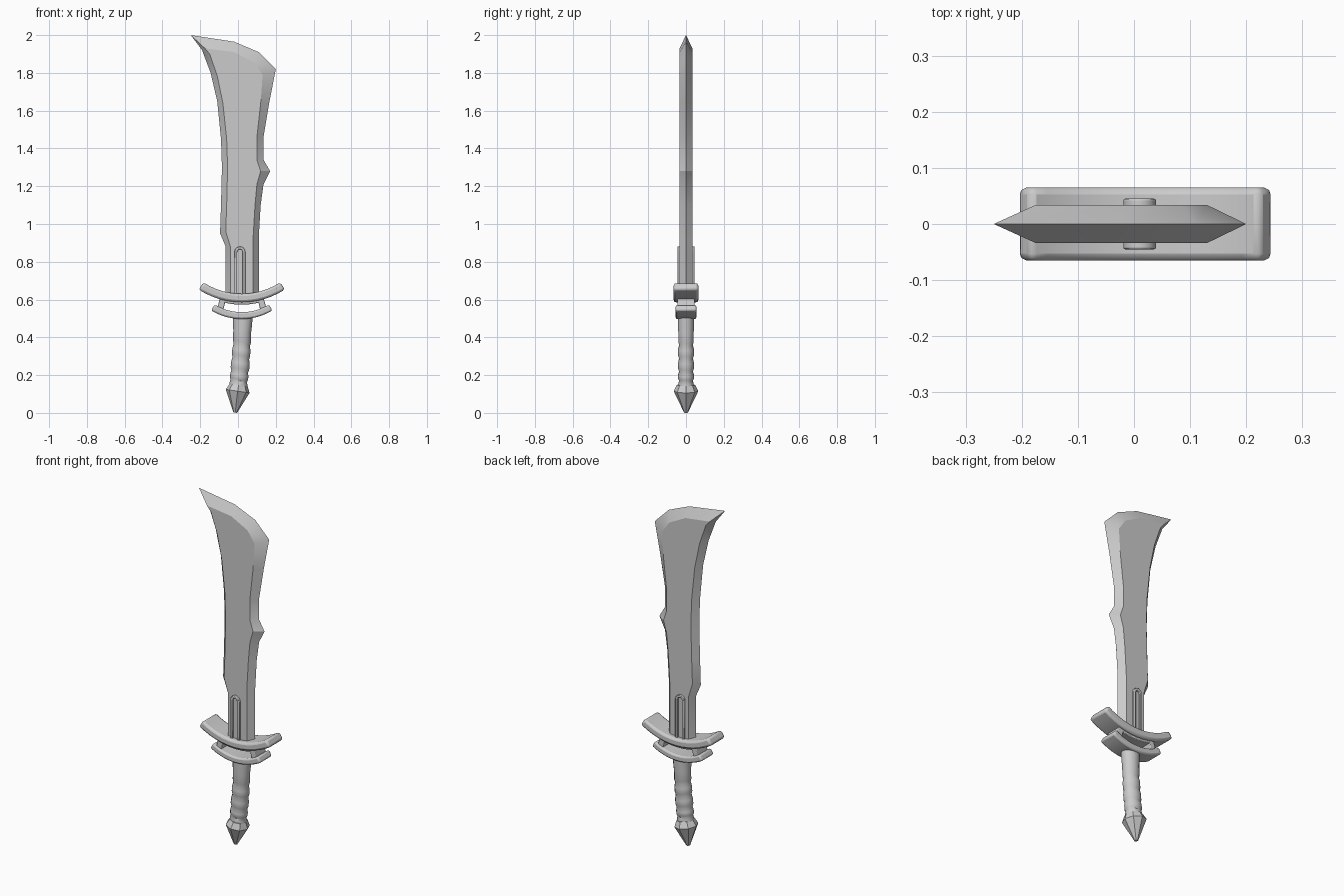
import bpy, bmesh
from math import sin, cos, pi, radians

if "Cube" in bpy.data.objects:
    bpy.data.objects.remove(bpy.data.objects["Cube"])


def make(name, verts, faces, angle=30, bevel=0):
    me = bpy.data.meshes.new(name)
    me.from_pydata(verts, [], faces)
    bm = bmesh.new()
    bm.from_mesh(me)
    bmesh.ops.recalc_face_normals(bm, faces=bm.faces)
    bm.to_mesh(me)
    bm.free()
    ob = bpy.data.objects.new(name, me)
    bpy.context.collection.objects.link(ob)
    bpy.ops.object.select_all(action='DESELECT')
    ob.select_set(True)
    bpy.context.view_layer.objects.active = ob
    if bevel:
        m = ob.modifiers.new("Bevel", 'BEVEL')
        m.width, m.segments = bevel, 2
    bpy.ops.object.shade_smooth_by_angle(angle=radians(angle))
    return ob


def loft(name, rings, angle=30, bevel=0):
    """Skin a list of equal closed rings and cap both ends."""
    n = len(rings[0])
    verts = [v for r in rings for v in r]
    faces = [(a * n + i, a * n + (i + 1) % n, (a + 1) * n + (i + 1) % n, (a + 1) * n + i)
             for a in range(len(rings) - 1) for i in range(n)]
    faces += [tuple(range(n)), tuple(range(len(verts) - n, len(verts)))]
    return make(name, verts, faces, angle, bevel)


def arc_bar(name, half, sag, cx, z0, thick, depth, bevel):
    """Upturned arc with a rectangular section; z0 is the lowest centre point."""
    R = (half * half + sag * sag) / (2 * sag)
    from math import asin
    A = asin(half / R)
    rings = []
    for k in range(13):
        a = -A + 2 * A * k / 12
        rings.append([(cx + (R + t) * sin(a), y, z0 + R - (R + t) * cos(a))
                      for t, y in ((thick / 2, -depth), (thick / 2, depth),
                                   (-thick / 2, depth), (-thick / 2, -depth))])
    return loft(name, rings, 35, bevel)


# Blade: sharp rim outline (x, z) with the inset (dx, dz) of its flat sides
T = 0.034
outline = [
    (-.065, .60, .025, 0), (-.065, .88, .025, 0), (-.095, .95, .03, .01), (-.09, 1.1, .03, 0),
    (-.085, 1.3, .03, 0), (-.09, 1.45, .03, 0), (-.11, 1.65, .03, -.01), (-.145, 1.8, .035, -.015),
    (-.19, 1.92, .04, -.02), (-.25, 2.0, .075, -.07),
    (-.02, 1.965, 0, -.055), (.11, 1.91, -.025, -.055), (.2, 1.82, -.07, -.03),
    (.165, 1.64, -.045, 0), (.135, 1.46, -.035, 0), (.135, 1.34, -.035, 0), (.17, 1.28, -.05, 0),
    (.135, 1.21, -.035, 0), (.12, 1.1, -.03, 0), (.11, .93, -.03, 0), (.11, .60, -.03, 0)]
loft("blade", [[(x + dx, -T, z + dz) for x, z, dx, dz in outline],
               [(x, 0, z) for x, z, dx, dz in outline],
               [(x + dx, T, z + dz) for x, z, dx, dz in outline]], 25)


# Raised arch frame at the base of the blade
def arch(w, cx=.01, z0=.60, zc=.852):
    return [(cx - w, z0)] + [(cx - w * cos(pi * i / 8), zc + w * sin(pi * i / 8))
                             for i in range(9)] + [(cx + w, z0)]


rings = [[(xo, -.045, zo), (xo, .045, zo), (xi, .045, zi), (xi, -.045, zi)]
         for (xo, zo), (xi, zi) in zip(arch(.029), arch(.014))]
loft("blade_arch", rings, 35, .003)

# Two curved guards and the thin plate under the upper one
arc_bar("upper_guard", .216, .064, .02, .608, .045, .065, .012)
arc_bar("lower_guard", .153, .043, .02, .515, .036, .055, .009)
arc_bar("guard_plate", .115, .018, .02, .581, .016, .045, .004)

# Struts joining the guards
for name, s in (("left_strut", -1), ("right_strut", 1)):
    sec = [(.02 + s * dx, z) for dx, z in ((.10, .535), (.13, .555), (.115, .61), (.085, .60))]
    loft(name, [[(x, y, z) for x, z in sec] for y in (-.045, .045)], 35, .004)

# Wrapped grip: (z, centre x, half width, half depth)
grip = [(.52, .024, .054, .044), (.47, .024, .050, .044), (.43, .022, .047, .042),
        (.375, .021, .047, .041), (.36, .020, .043, .037), (.335, .018, .048, .043),
        (.305, .016, .048, .043), (.29, .015, .044, .037), (.265, .013, .049, .043),
        (.235, .010, .049, .043), (.22, .009, .044, .037), (.20, .007, .048, .043),
        (.18, .005, .048, .042), (.17, .004, .043, .036), (.155, .003, .047, .042),
        (.13, .002, .045, .040)]
N = 14
loft("grip", [[(cx + w * cos(2 * pi * i / N), d * sin(2 * pi * i / N),
                z - .15 * w * cos(2 * pi * i / N))
               for i in range(N)] for z, cx, w, d in grip], 50)

# Faceted pommel spike, tilted slightly: (z, centre x, radius)
N = 8
loft("pommel", [[(cx + r * cos(2 * pi * i / N), 1.03 * r * sin(2 * pi * i / N),
                  z - .15 * r * cos(2 * pi * i / N))
                 for i in range(N)]
                for z, cx, r in ((.148, .004, .047), (.115, -.002, .063),
                                 (.055, -.009, .035), (.0015, -.015, .010))], 30)
